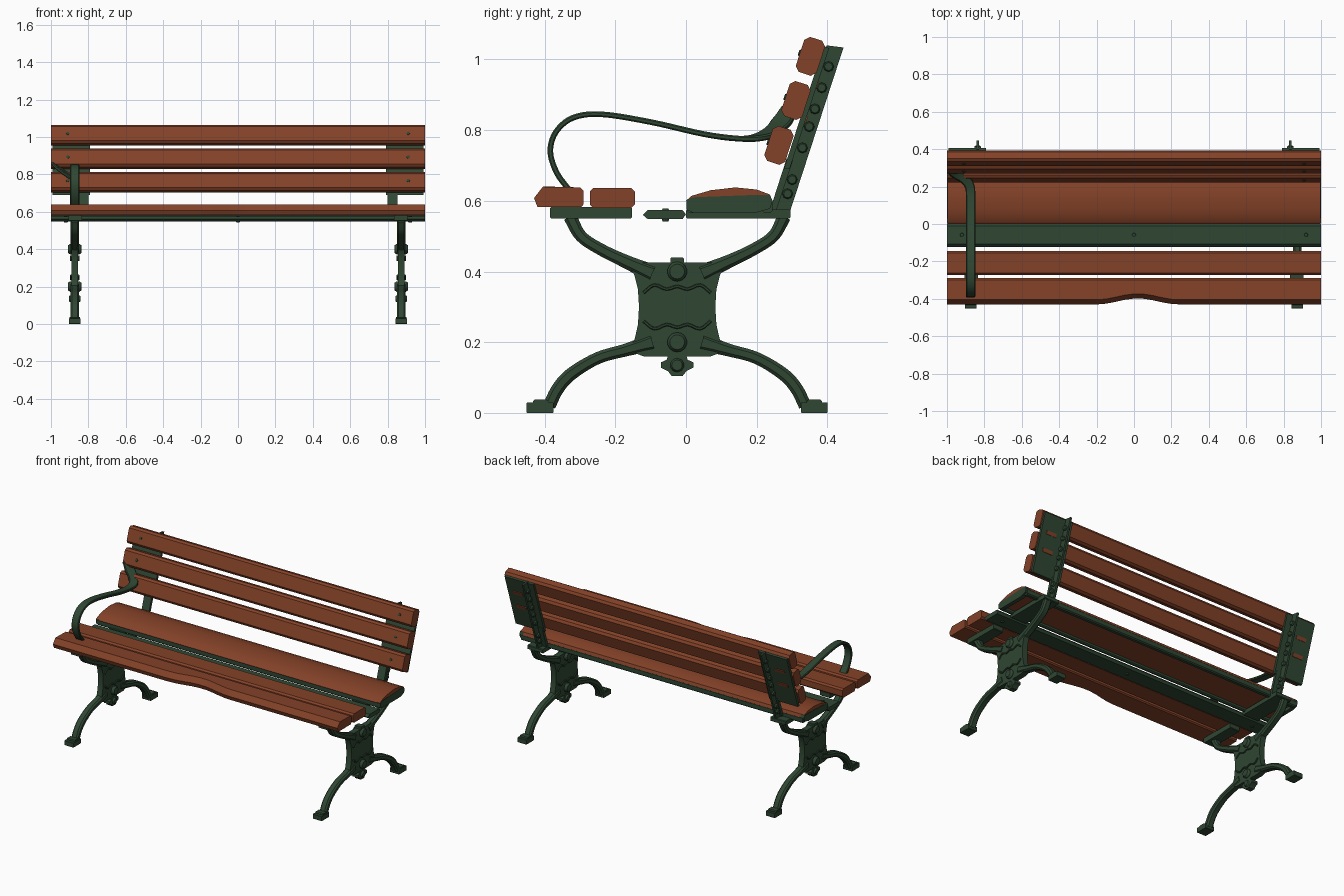
import bpy, bmesh, math
from mathutils import Vector, Matrix

cube = bpy.data.objects.get("Cube")
if cube:
    bpy.data.objects.remove(cube)

parts = []


def material(name, colour):
    m = bpy.data.materials.new(name)
    m.use_nodes = True
    m.diffuse_color = (*colour, 1)
    bsdf = m.node_tree.nodes["Principled BSDF"]
    bsdf.inputs["Base Color"].default_value = (*colour, 1)
    bsdf.inputs["Roughness"].default_value = 0.7
    return m


WOOD = material("red_brown_wood", (0.23, 0.054, 0.021))
IRON = material("dark_green_iron", (0.029, 0.063, 0.033))


def loft(name, rings, mat):
    """Skin a list of equal cross-sections and cap both ends."""
    bm = bmesh.new()
    loops = [[bm.verts.new(p) for p in ring] for ring in rings]
    n = len(loops[0])
    for a, b in zip(loops, loops[1:]):
        for i in range(n):
            j = (i + 1) % n
            bm.faces.new((a[i], a[j], b[j], b[i]))
    bm.faces.new(loops[0])
    bm.faces.new(loops[-1])
    bmesh.ops.recalc_face_normals(bm, faces=bm.faces)
    mesh = bpy.data.meshes.new(name)
    bm.to_mesh(mesh)
    bm.free()
    mesh.materials.append(mat)
    ob = bpy.data.objects.new(name, mesh)
    bpy.context.collection.objects.link(ob)
    parts.append(ob)
    return ob


def prism(name, profile, x0, x1, mat):
    """Extrude a (y, z) profile along x."""
    return loft(name, [[(x, y, z) for y, z in profile] for x in (x0, x1)], mat)


def block(y0, y1, z0, z1, c=0.006):
    """Rectangle in (y, z) with cut corners."""
    return [(y0 + c, z0), (y1 - c, z0), (y1, z0 + c), (y1, z1 - c),
            (y1 - c, z1), (y0 + c, z1), (y0, z1 - c), (y0, z0 + c)]


def bolt(name, centre, axis, radius, depth, sides=10):
    """Round head centred on a point, with a slightly narrower face at each end."""
    turn = Vector((0, 0, 1)).rotation_difference(Vector(axis)).to_matrix()
    rings = []
    for h, k in ((-0.5, 0.75), (-0.35, 1), (0.35, 1), (0.5, 0.75)):
        rings.append([Vector(centre) + turn @ Vector((
            radius * k * math.cos(math.tau * i / sides),
            radius * k * math.sin(math.tau * i / sides), depth * h)) for i in range(sides)])
    return loft(name, rings, IRON)


def ribbon(name, keys, mat, steps=5):
    """Sweep a cut-corner bar along keys of (x, y, z, width, thickness, roll)."""
    keys = [Vector(k) for k in keys]
    ext = [keys[0] * 2 - keys[1]] + keys + [keys[-1] * 2 - keys[-2]]
    path = []
    for a, b, c, d in zip(ext, ext[1:], ext[2:], ext[3:]):
        for s in range(steps):
            t = s / steps
            path.append((b * 2 + (c - a) * t + (a * 2 - b * 5 + c * 4 - d) * t ** 2
                         + (b * 3 - a - c * 3 + d) * t ** 3) / 2)
    path.append(keys[-1])
    rings = []
    for i, k in enumerate(path):
        p = Vector(k[:3])
        tangent = (Vector(path[min(i + 1, len(path) - 1)][:3])
                   - Vector(path[max(i - 1, 0)][:3])).normalized()
        side = Vector((1, 0, 0))
        side = (side - tangent * side.dot(tangent)).normalized()
        side = Matrix.Rotation(k[5], 3, tangent) @ side
        up = tangent.cross(side)
        w, h = k[3] / 2, k[4] / 2
        c = min(w, h) * 0.5
        rings.append([p + side * u + up * v for u, v in block(-w, w, -h, h, c)])
    return loft(name, rings, mat)


# Front seat slats; the first has a worn hollow in the middle of its nose
nose = [(-0.43, 0.608), (-0.405, 0.64), (-0.3, 0.638), (-0.29, 0.628),
        (-0.29, 0.59), (-0.296, 0.583), (-0.42, 0.582)]
rings = []
for i in range(41):
    x = -1 + i / 20
    wear = 0.032 * math.cos(math.pi * (x - 0.02) / 0.44) ** 2 if abs(x - 0.02) < 0.22 else 0
    rings.append([(x, y + (wear if y < -0.4 else 0), z) for y, z in nose])
loft("front_seat_slat", rings, WOOD)
prism("second_seat_slat", block(-0.272, -0.145, 0.58, 0.637, 0.01), -1, 1, WOOD)

# Narrow iron slat with pointed edges
prism("iron_seat_slat", [(-0.122, 0.56), (-0.108, 0.574), (-0.01, 0.574), (0.0, 0.562),
                         (-0.01, 0.548), (-0.108, 0.548)], -1, 1, IRON)
for x in (-0.92, 0, 0.92):
    bolt("iron_slat_bolt", (x, -0.058, 0.56), (0, 0, 1), 0.011, 0.036)

# Wide domed rear seat board in an iron tray
prism("rear_seat_board", [(0.0, 0.6), (0.015, 0.614), (0.07, 0.63), (0.14, 0.638),
                          (0.2, 0.632), (0.237, 0.618), (0.244, 0.6), (0.23, 0.585),
                          (0.01, 0.585)], -0.998, 0.998, WOOD)
prism("tray_front_rail", block(0.003, 0.025, 0.566, 0.602), -0.99, 0.99, IRON)
prism("tray_back_rail", block(0.215, 0.245, 0.566, 0.604), -0.99, 0.99, IRON)
cap = [(0.002, 0.575), (0.002, 0.603), (0.02, 0.61), (0.2, 0.617), (0.238, 0.616),
       (0.245, 0.6), (0.238, 0.578), (0.2, 0.567), (0.02, 0.566)]
for s in (-1, 1):
    prism("tray_end_cap", cap, s * 0.975, s, IRON)

# Leaning back slats
lean = math.radians(18)
along = Vector((math.sin(lean), math.cos(lean)))
across = Vector((math.cos(lean), -math.sin(lean)))
for name, y, z in (("top_back_slat", 0.352, 1.009), ("middle_back_slat", 0.311, 0.884),
                   ("lower_back_slat", 0.263, 0.757)):
    section = [Vector((y, z)) + across * u + along * v
               for u, v in block(-0.031, 0.031, -0.052, 0.052, 0.013)]
    prism(name, section, -1, 1, WOOD)
    for s in (-1, 1):
        spot = Vector((y, z)) - across * 0.031
        bolt("slat_screw", (s * 0.91, *spot), (0, -across.x, -across.y), 0.009, 0.008, 8)


def post_y(z):
    """Front edge of the leaning back post."""
    return 0.238 + (z - 0.575) * 0.322


def leaning(z0, z1, front, back):
    return [(post_y(z0) + front, z0), (post_y(z1) + front, z1),
            (post_y(z1) + back, z1 - 0.006), (post_y(z0) + back, z0)]


mid = -0.025      # centre of the leg frame in y
outline = ((0.16, 0.095), (0.175, 0.135), (0.21, 0.12), (0.25, 0.111), (0.3, 0.108),
           (0.35, 0.111), (0.39, 0.121), (0.425, 0.142))
finial = ((0.165, 0.025), (0.15, 0.03), (0.143, 0.046), (0.128, 0.046),
          (0.118, 0.026), (0.105, 0.016))


def both_sides(half):
    return [(mid - w, z) for z, w in half] + [(mid + w, z) for z, w in reversed(half)]


for s in (-1, 1):
    leg = s * 0.873
    # Back post: wide plate, lower flange, rear fin and its bolts
    prism("back_plate", leaning(0.69, 1.038, 0.002, 0.018), s * 0.79, s * 0.992, IRON)
    prism("back_post", leaning(0.57, 0.72, 0, 0.018), s * 0.8, s * 0.852, IRON)
    prism("back_fin", leaning(0.57, 1.04, 0.01, 0.058), s * 0.83, s * 0.842, IRON)
    for z in (0.62, 0.66, 0.75, 0.81, 0.86, 0.92, 0.98):
        bolt("fin_bolt", (s * 0.836, post_y(z) + 0.035, z), (1, 0, 0), 0.015, 0.034, 8)
    for z in (0.83, 0.93):
        prism("plate_slot", leaning(z - 0.013, z + 0.013, 0.012, 0.021),
              s * 0.885, s * 0.955, WOOD)

    # Seat bearers
    prism("front_seat_bearer", block(-0.385, -0.153, 0.55, 0.583, 0.004),
          s * 0.835, s * 0.905, IRON)
    prism("rear_seat_bearer", block(0.0, 0.296, 0.55, 0.576, 0.004), s * 0.8, s * 0.908, IRON)

    # Cast leg frame: waisted plate, finial and relief
    prism("leg_plate", both_sides(outline), leg - 0.018, leg + 0.018, IRON)
    prism("leg_finial", both_sides(finial), leg - 0.02, leg + 0.02, IRON)
    prism("leg_top_block", block(mid - 0.019, mid + 0.019, 0.415, 0.44, 0.003),
          leg - 0.022, leg + 0.022, IRON)
    bolt("finial_bolt", (leg, mid, 0.135), (1, 0, 0), 0.02, 0.06)
    for z, bend in ((0.4, -1), (0.2, 1)):
        bolt("leg_bolt", (leg, mid, z), (1, 0, 0), 0.028, 0.07, 14)
        ribbon("leg_scroll", [(leg, mid + y, z + bend * h, 0.05, 0.009, 0)
                              for y, h in ((-0.095, 0.06), (-0.065, 0.038), (-0.03, 0.05),
                                           (0, 0.042), (0.03, 0.05), (0.065, 0.038),
                                           (0.095, 0.06))], IRON, 3)

    # Four curved limbs and two feet, mirrored front to back
    for f in (-1, 1):
        upper = ((0.07, 0.395, 0.05), (0.145, 0.428, 0.038), (0.215, 0.462, 0.034),
                 (0.272, 0.5, 0.034), (0.303, 0.555, 0.038))
        lower = ((0.07, 0.2, 0.05), (0.145, 0.178, 0.036), (0.225, 0.155, 0.034),
                 (0.3, 0.11, 0.036), (0.338, 0.068, 0.036), (0.362, 0.02, 0.036))
        for name, pts in (("upper_limb", upper), ("lower_limb", lower)):
            ribbon(name, [(leg, mid + f * y, z, 0.046, t, 0) for y, z, t in pts], IRON)
        toe = mid + f * 0.388
        prism("foot", block(toe - 0.038, toe + 0.038, 0, 0.03, 0.002),
              leg - 0.031, leg + 0.031, IRON)
        prism("foot_collar", block(toe - 0.02, toe + 0.022, 0.025, 0.038, 0.005),
              leg - 0.027, leg + 0.027, IRON)

# Single looping armrest that twists outward to meet the back
arm = [(-0.873, y, z, 0.05, 0.016, 0) for y, z in (
    (-0.33, 0.63), (-0.366, 0.68), (-0.384, 0.74), (-0.368, 0.795), (-0.32, 0.835),
    (-0.24, 0.845), (-0.1, 0.823), (0.05, 0.789), (0.15, 0.776))]
arm += [(-0.88, 0.205, 0.78, 0.052, 0.017, 0.2), (-0.91, 0.245, 0.797, 0.056, 0.017, 0.6),
        (-0.95, 0.272, 0.825, 0.062, 0.017, 0.9), (-0.985, 0.292, 0.862, 0.05, 0.016, 0.9)]
ribbon("armrest", arm, IRON)

# Smooth rounded metal while keeping hard edges
bpy.ops.object.select_all(action='DESELECT')
for ob in parts:
    ob.select_set(True)
bpy.context.view_layer.objects.active = parts[0]
bpy.ops.object.shade_smooth_by_angle(angle=math.radians(32))
